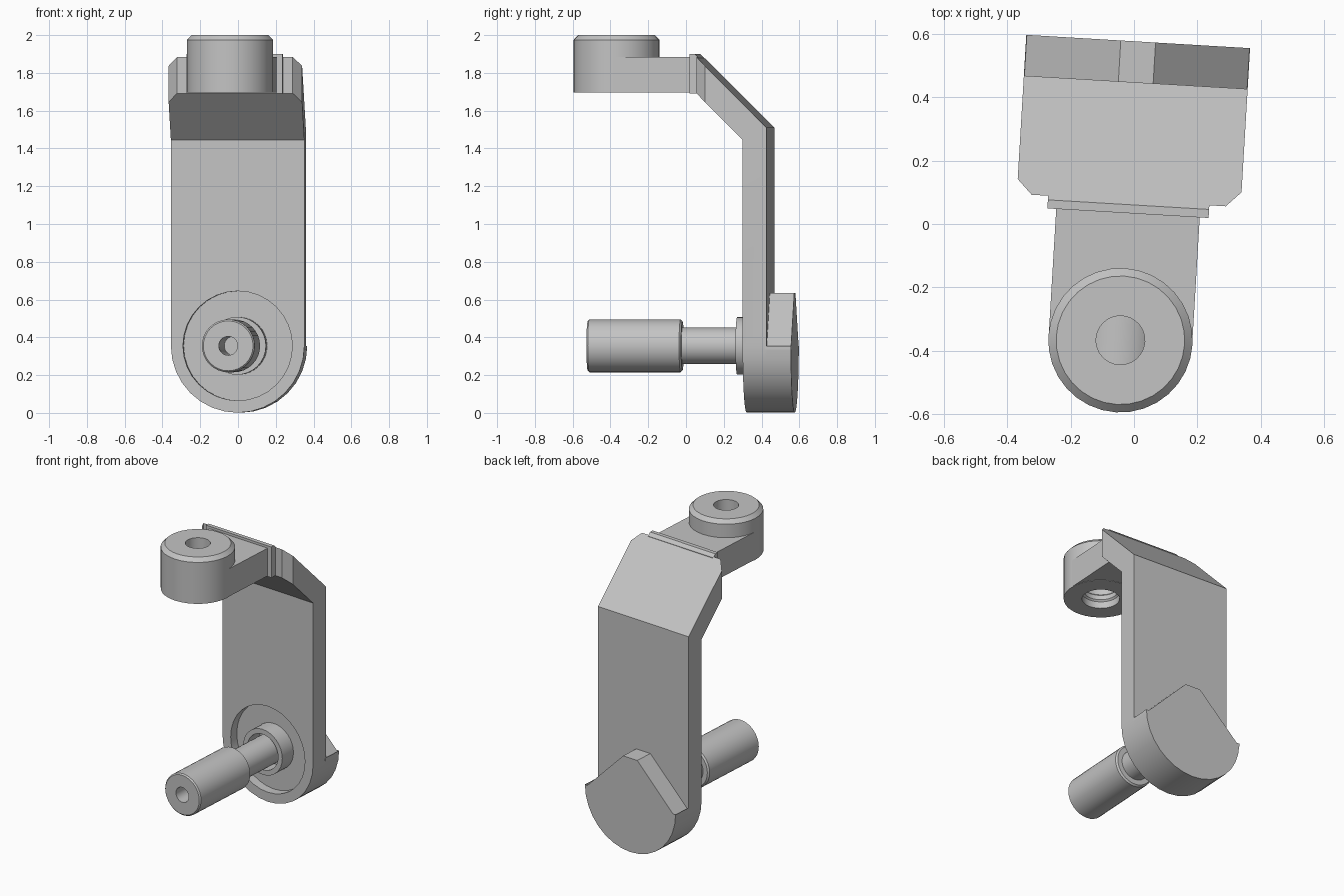
import bpy, bmesh
from math import sin, cos, pi, radians

if "Cube" in bpy.data.objects:
    bpy.data.objects.remove(bpy.data.objects["Cube"])

TURN = radians(-3.4)     # whole bracket is turned slightly about z
MID = -0.021             # sideways offset of its centre line
SEG = 32
HUB_Z = 0.355            # height of the post axis
HALF = 0.354             # half width of the plate
RING_Y = -0.369

grey = bpy.data.materials.new("satin grey")
grey.use_nodes = True
colour = (0.55, 0.55, 0.55, 1)
grey.diffuse_color = colour
grey.node_tree.nodes["Principled BSDF"].inputs["Base Color"].default_value = colour


def finish(name, bm):
    bmesh.ops.remove_doubles(bm, verts=bm.verts, dist=1e-5)
    bmesh.ops.recalc_face_normals(bm, faces=bm.faces)
    mesh = bpy.data.meshes.new(name)
    bm.to_mesh(mesh)
    bm.free()
    mesh.materials.append(grey)
    obj = bpy.data.objects.new(name, mesh)
    bpy.context.collection.objects.link(obj)
    obj.rotation_euler.z = TURN
    obj.location = (MID * cos(TURN), MID * sin(TURN), 0)
    return obj


def prism(name, points, axis, low, high):
    """Extrude a 2D outline along the x, y or z axis."""
    place = {"x": lambda p, d: (d, p[0], p[1]),
             "y": lambda p, d: (p[0], d, p[1]),
             "z": lambda p, d: (p[0], p[1], d)}[axis]
    bm = bmesh.new()
    a = [bm.verts.new(place(p, low)) for p in points]
    b = [bm.verts.new(place(p, high)) for p in points]
    bm.faces.new(a)
    bm.faces.new(b)
    for i in range(len(a)):
        j = (i + 1) % len(a)
        bm.faces.new((a[i], a[j], b[j], b[i]))
    return finish(name, bm)


def lathe(name, profile, axis):
    """Spin a closed (radius, distance) profile about the post or ring axis."""
    bm = bmesh.new()
    loops = []
    for k in range(SEG):
        c, s = cos(2 * pi * k / SEG), sin(2 * pi * k / SEG)
        loops.append([bm.verts.new((r * c, d, HUB_Z + r * s) if axis == "y"
                                   else (r * c, RING_Y + r * s, d)) for r, d in profile])
    for k in range(SEG):
        a, b = loops[k], loops[(k + 1) % SEG]
        for i in range(len(profile)):
            j = (i + 1) % len(profile)
            if profile[i][0] or profile[j][0]:
                quad = [a[i], a[j], b[j], b[i]]
                bm.faces.new(quad)
    return finish(name, bm)


def boolean(obj, cutter, operation):
    mod = obj.modifiers.new(operation, "BOOLEAN")
    mod.object, mod.operation, mod.solver = cutter, operation, "EXACT"
    bpy.context.view_layer.objects.active = obj
    bpy.ops.object.modifier_apply(modifier=mod.name)
    bpy.data.objects.remove(cutter)


def smooth(obj):
    bpy.ops.object.select_all(action="DESELECT")
    obj.select_set(True)
    bpy.context.view_layer.objects.active = obj
    bpy.ops.object.shade_smooth_by_angle(angle=radians(30))


round_base = [(HALF * cos(pi + pi * k / 16), HUB_Z + HALF * sin(pi + pi * k / 16))
              for k in range(17)]

# Bent plate: side profile trimmed to a round base and chamfered front corners
plate = prism("bent_plate", [(0.32, -0.1), (0.32, 1.445), (0.073, 1.692), (0.073, 1.884),
                             (0.447, 1.51), (0.447, -0.1)], "x", -0.5, 0.5)
boolean(plate, prism("base_trim", round_base + [(HALF, 2.2), (-HALF, 2.2)],
                     "y", -0.5, 1), "INTERSECT")
boolean(plate, prism("corner_trim", [(-HALF, 1), (-HALF, 0.12), (-HALF + 0.047, 0.073),
                                     (HALF - 0.047, 0.073), (HALF, 0.12), (HALF, 1)],
                     "z", -1, 3), "INTERSECT")

# Shallow round recess around the post
boolean(plate, lathe("recess_cutter", [(0, 0.2), (0.29, 0.2), (0.29, 0.38), (0, 0.38)], "y"),
        "DIFFERENCE")
smooth(plate)

# Rear block with sloping shoulders
block = prism("rear_block", round_base + [(HALF, 0.335), (0.055, 0.635), (-0.055, 0.635),
                                          (-HALF, 0.335)], "y", 0.44, 0.576)
smooth(block)

# Collar, neck and hollow post along one axis
smooth(lathe("post_collar", [(0.12, 0.39), (0.153, 0.39), (0.153, 0.27), (0.12, 0.27)], "y"))
smooth(lathe("post", [(0, 0.39), (0.097, 0.39), (0.097, -0.02), (0.13, -0.02), (0.14, -0.03),
                      (0.14, -0.514), (0.132, -0.522), (0.05, -0.522), (0.05, -0.03),
                      (0, -0.03)], "y"))

# Thin slab joining the plate to the arm
prism("joining_slab", [(0.033, 1.692), (0.033, 1.9), (0.06, 1.9), (0.08, 1.88), (0.08, 1.692)],
      "x", -0.255, 0.255)

# Arm, opened where the ring sits
arm = prism("arm", [(-0.227, 0.04), (-0.227, RING_Y), (0.227, RING_Y), (0.227, 0.04)],
            "z", 1.697, 1.884)
boolean(arm, lathe("arm_cutter", [(0, 1.5), (0.2, 1.5), (0.2, 2.1), (0, 2.1)], "z"),
        "DIFFERENCE")
smooth(arm)

# Ring with chamfered top and stepped bore
smooth(lathe("ring", [(0.077, 2.0), (0.203, 2.0), (0.228, 1.975), (0.228, 1.695),
                      (0.115, 1.695), (0.115, 1.74), (0.105, 1.75), (0.105, 1.78),
                      (0.115, 1.79), (0.115, 1.83), (0.077, 1.87)], "z"))
